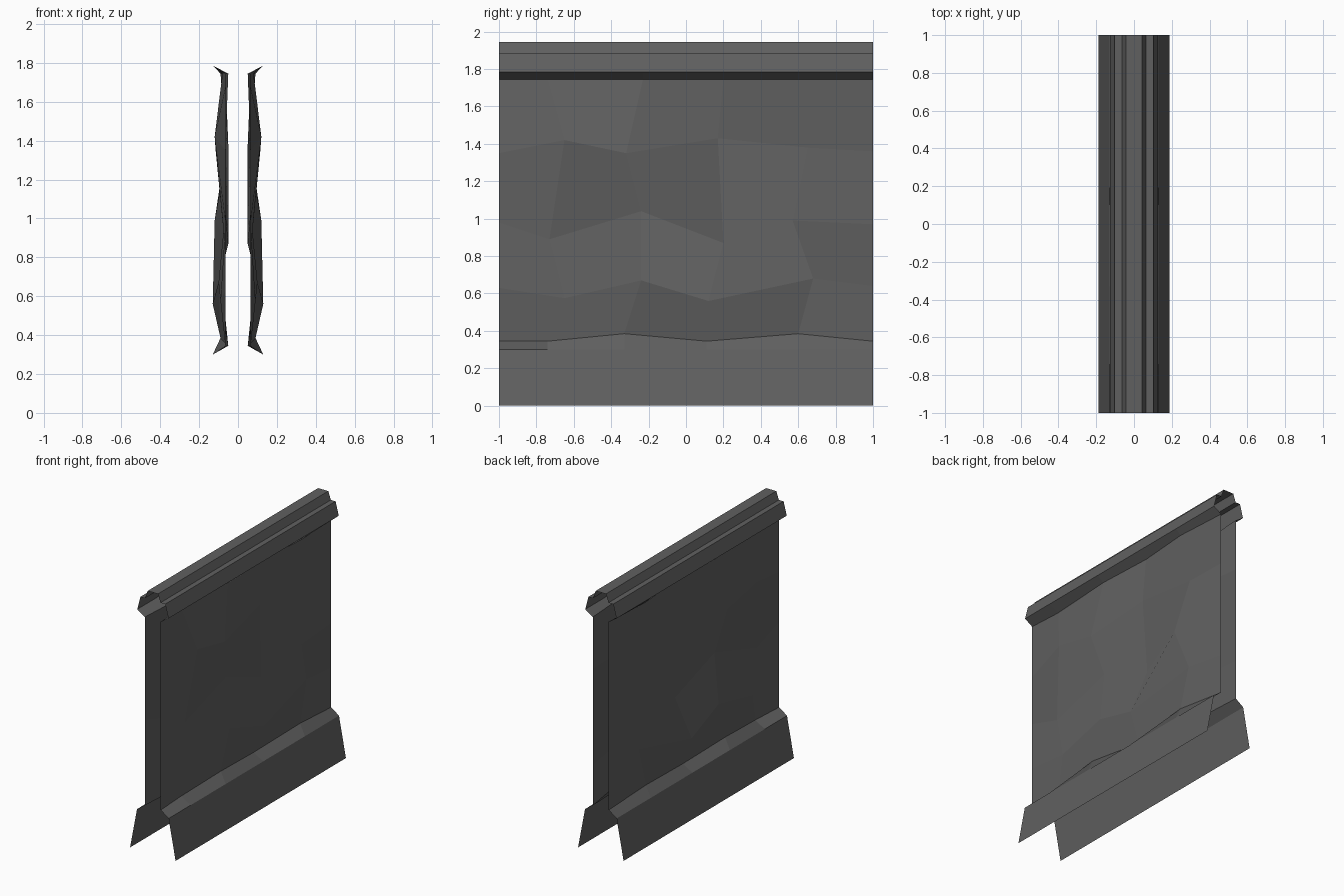
import bpy, bmesh

if "Cube" in bpy.data.objects:
    bpy.data.objects.remove(bpy.data.objects["Cube"])

dark = bpy.data.materials.new("dark_grey")
dark.diffuse_color = (.118, .118, .118, 1)
dark.use_nodes = True
dark.node_tree.nodes["Principled BSDF"].inputs["Base Color"].default_value = dark.diffuse_color


def sheet(name, rows):
    """Skin a grid of (x, y, z) rows into a flat-shaded sheet, mirrored across x."""
    bm = bmesh.new()
    grid = [[bm.verts.new(p) for p in row] for row in rows]
    for low, high in zip(grid, grid[1:]):
        for i in range(len(low) - 1):
            bm.faces.new((low[i], low[i + 1], high[i + 1], high[i]))
    mesh = bpy.data.meshes.new(name)
    bm.to_mesh(mesh)
    bm.free()
    mesh.materials.append(dark)
    obj = bpy.data.objects.new(name, mesh)
    bpy.context.collection.objects.link(obj)
    mirror = obj.modifiers.new("mirror", 'MIRROR')
    mirror.use_axis[0] = True
    mirror.merge_threshold = 0.0005
    return obj


def straight(x, z, ys):
    return [(x, y, z) for y in ys]


END = 0.065  # wall offset at both ends, so segments tile


def wall_row(ys, zs, xs):
    return list(zip([END] + xs + [END], [-1] + ys + [1], zs))


# Uneven wall surface, bottom to top
wall = [
    wall_row([-.74, -.33, .11, .60], [.345, .345, .385, .345, .385, .345], [.05, .09, .05, .09]),
    wall_row([-.65, -.24, .12, .68], [.63, .575, .67, .56, .68, .64], [.09, .10, .13, .085]),
    wall_row([-.73, -.24, .20, .57], [.98, .89, 1.04, .87, .99, .97], [.07, .065, .05, .12]),
    wall_row([-.65, -.32, .17, .65], [1.35, 1.42, 1.35, 1.43, 1.38, 1.36], [.12, .115, .065, .05]),
    wall_row([-.74, -.23, .20, .60], [1.745] * 6, [.05, .08, .06, .09]),
]
sheet("wall_panels", wall)

# Splayed skirting whose sloped top meets the wall
foot_ys = [p[1] for p in wall[0]]
sheet("skirting", [straight(.187, 0, foot_ys), straight(.13, .30, foot_ys), wall[0]])

# Stepped cap: underside, fascia, ledge, raised ridge
cap_ys = [p[1] for p in wall[-1]]
cap_profile = [(.128, 1.785), (.102, 1.885), (.063, 1.885), (.042, 1.945), (0, 1.945)]
sheet("top_cap", [wall[-1]] + [straight(x, z, cap_ys) for x, z in cap_profile])
